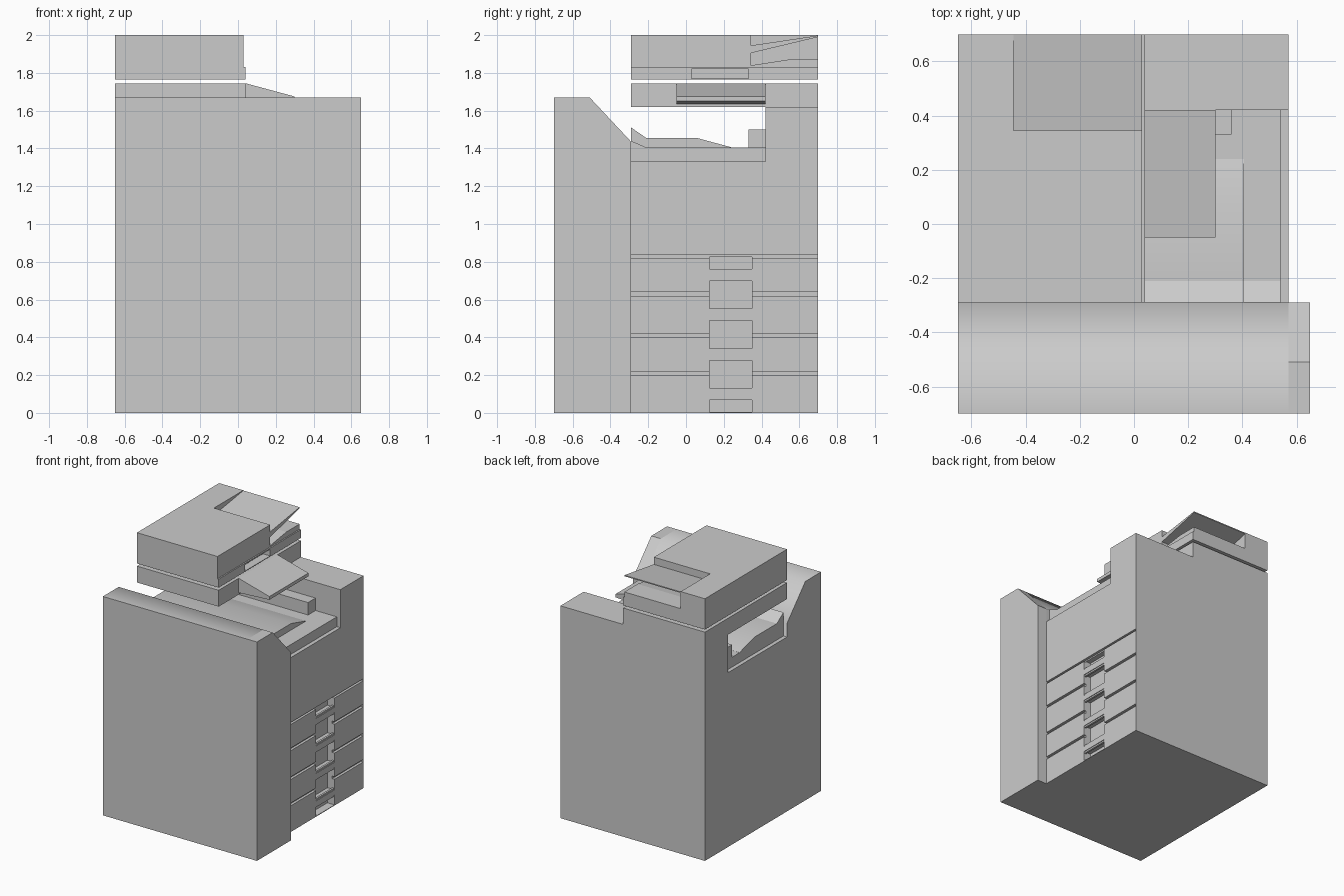
import bpy, bmesh, math

if "Cube" in bpy.data.objects:
    bpy.data.objects.remove(bpy.data.objects["Cube"])


def prism(name, pts, lo, hi, axis='x', smooth=None):
    """Extrude a closed profile: (y, z) points along x, or (x, z) points along y."""
    bm = bmesh.new()
    place = (lambda a, b, t: (t, a, b)) if axis == 'x' else (lambda a, b, t: (a, t, b))
    face = bm.faces.new([bm.verts.new(place(a, b, lo)) for a, b in pts])
    ext = bmesh.ops.extrude_face_region(bm, geom=[face])
    d = hi - lo
    bmesh.ops.translate(bm, vec=place(0, 0, d),
                        verts=[v for v in ext['geom'] if isinstance(v, bmesh.types.BMVert)])
    bmesh.ops.recalc_face_normals(bm, faces=bm.faces)
    me = bpy.data.meshes.new(name)
    bm.to_mesh(me)
    bm.free()
    ob = bpy.data.objects.new(name, me)
    bpy.context.collection.objects.link(ob)
    if smooth:
        bpy.ops.object.select_all(action='DESELECT')
        ob.select_set(True)
        bpy.context.view_layer.objects.active = ob
        bpy.ops.object.shade_smooth_by_angle(angle=math.radians(smooth))
    return ob


def box(name, x0, x1, y0, y1, z0, z1):
    return prism(name, [(y0, z0), (y1, z0), (y1, z1), (y0, z1)], x0, x1)


def cut(target, cutter):
    """Subtract the cutter and throw it away."""
    cutter.hide_render = True
    mod = target.modifiers.new("cut", 'BOOLEAN')
    mod.object, mod.operation, mod.solver = cutter, 'DIFFERENCE', 'EXACT'
    bpy.context.view_layer.objects.active = target
    bpy.ops.object.modifier_apply(modifier=mod.name)
    bpy.data.objects.remove(cutter, do_unlink=True)


LEFT, SIDE, RIGHT = -0.65, 0.57, 0.65
FRONT, MID, BACK = -0.70, -0.29, 0.70

# Front panel with sloping top, and its overhanging right end
panel = [(FRONT, 0), (MID, 0), (MID, 1.435), (-0.51, 1.67), (FRONT, 1.67)]
prism("front_panel", panel, LEFT, SIDE, smooth=50)
prism("front_panel_end", panel, SIDE, RIGHT)

# Cabinet with raised rear
body = prism("cabinet", [(MID, 0), (BACK, 0), (BACK, 1.62), (0.42, 1.62),
                         (0.42, 1.33), (MID, 1.33)], LEFT, SIDE)

# Drawer gaps and grip recesses on the right side
for z0, z1 in [(0.82, 0.835), (0.62, 0.64), (0.40, 0.42), (0.20, 0.22)]:
    cut(body, box("gap_cutter", SIDE - 0.02, SIDE + 0.05, MID - 0.05, 0.695, z0, z1))
for z0, z1 in [(0.75, 0.825), (0.54, 0.71), (0.33, 0.50), (0.12, 0.29), (0.005, 0.08)]:
    cut(body, box("grip_cutter", SIDE - 0.06, SIDE + 0.05, 0.125, 0.35, z0, z1))
    # Thin lip along the grip
    if z0 > 0.01:
        box("grip_lip", SIDE - 0.02, SIDE - 0.005, 0.125, 0.35, z0, z0 + 0.012)
    if z1 < 0.8:
        box("grip_lip", SIDE - 0.02, SIDE - 0.005, 0.125, 0.35, z1 - 0.012, z1)

# Output tray: low base, raised bed and stop block
prism("output_tray_base", [(MID, 1.33), (0.42, 1.33), (0.42, 1.405), (-0.21, 1.405),
                           (MID, 1.44)], -0.62, 0.54)
prism("output_tray_bed", [(MID, 1.435), (-0.21, 1.40), (0.24, 1.40), (0.24, 1.406),
                          (0.06, 1.455), (-0.21, 1.455), (MID, 1.51)],
      -0.62, 0.405, smooth=30)
box("tray_stop", -0.62, 0.36, 0.33, 0.42, 1.405, 1.50)

# Scanner bed and side chute
box("scanner_bed", LEFT, 0.04, MID, BACK, 1.62, 1.745)
prism("side_chute", [(0.04, 1.745), (0.30, 1.675), (0.30, 1.65), (0.04, 1.635)],
      -0.05, 0.42, axis='y')

# Document feeder lid, with wider bottom lip
lid = prism("feeder_lid", [(LEFT, 1.765), (0.04, 1.765), (0.04, 1.83), (0.03, 1.83),
                           (0.03, 2.0), (LEFT, 2.0)], MID, BACK, axis='y')
cut(lid, prism("feeder_cutter", [(0.345, 1.84), (0.54, 1.87), (0.75, 1.87),
                                 (0.75, 2.1), (0.345, 2.1)], -0.445, 0.10))
cut(lid, box("slot_cutter", -0.02, 0.10, 0.03, 0.33, 1.77, 1.82))

# Sloping paper flap over the recess
prism("feeder_flap", [(0.345, 1.905), (BACK, 1.99), (BACK, 1.998), (0.345, 1.945)],
      -0.445, 0.03)
